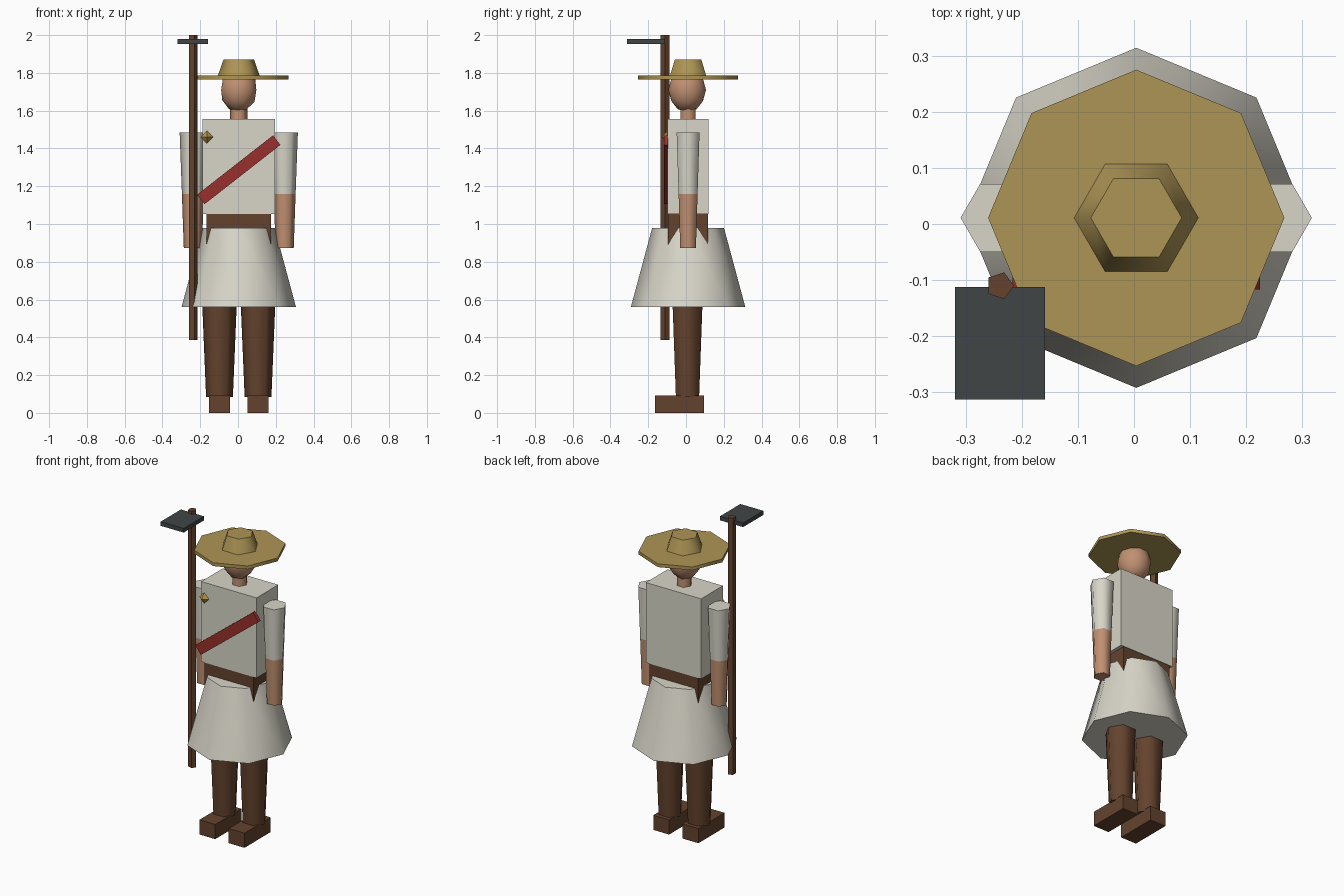
import bpy
import bmesh
from math import radians, pi
from mathutils import Matrix, Vector

old = bpy.data.objects.get("Cube")
if old:
    bpy.data.objects.remove(old, do_unlink=True)

# Body axis
CX, CY = 0.004, 0.011


def material(name, r, g, b):
    m = bpy.data.materials.new(name)
    m.use_nodes = True
    m.diffuse_color = (r, g, b, 1)
    m.node_tree.nodes["Principled BSDF"].inputs["Base Color"].default_value = (r, g, b, 1)
    return m


cream = material("cream cloth", 0.69, 0.67, 0.58)
straw = material("straw", 0.42, 0.30, 0.09)
skin = material("skin", 0.53, 0.28, 0.165)
brown = material("brown", 0.125, 0.055, 0.026)
red = material("red sash", 0.32, 0.03, 0.025)
metal = material("dark metal", 0.052, 0.06, 0.061)
gold = material("gold", 0.44, 0.29, 0.07)


def finish(name, bm, mat, smooth=False):
    bmesh.ops.recalc_face_normals(bm, faces=bm.faces)
    mesh = bpy.data.meshes.new(name)
    bm.to_mesh(mesh)
    bm.free()
    mesh.materials.append(mat)
    ob = bpy.data.objects.new(name, mesh)
    bpy.context.collection.objects.link(ob)
    if smooth:
        bpy.ops.object.select_all(action="DESELECT")
        ob.select_set(True)
        bpy.context.view_layer.objects.active = ob
        bpy.ops.object.shade_smooth_by_angle(angle=radians(66))
    return ob


def taper(name, mat, sides, x, y, z0, z1, r0, r1):
    """Upright tapered prism with one corner towards +x."""
    bm = bmesh.new()
    move = Matrix.Translation((x, y, (z0 + z1) / 2)) @ Matrix.Rotation(-pi / 2, 4, "Z")
    bmesh.ops.create_cone(bm, cap_ends=True, segments=sides, radius1=r0, radius2=r1,
                          depth=z1 - z0, matrix=move)
    # Turn so that the first corner lies on +x whatever the start angle
    far = max(bm.verts, key=lambda v: v.co.x)
    if abs(far.co.y - y) > 0.001:
        turn = -(far.co - Vector((x, y, far.co.z))).to_2d().angle_signed(Vector((1, 0)))
        bmesh.ops.rotate(bm, verts=bm.verts, cent=(x, y, 0),
                         matrix=Matrix.Rotation(turn, 3, "Z"))
    return finish(name, bm, mat, smooth=True)


def box(name, mat, centre, size, tilt=0):
    bm = bmesh.new()
    move = (Matrix.Translation(centre) @ Matrix.Rotation(tilt, 4, "Y")
            @ Matrix.Diagonal((*size, 1)))
    bmesh.ops.create_cube(bm, size=1, matrix=move)
    return finish(name, bm, mat)


def ball(name, mat, subdivisions, centre, radii, smooth):
    bm = bmesh.new()
    move = Matrix.Translation(centre) @ Matrix.Diagonal((*radii, 1))
    bmesh.ops.create_icosphere(bm, subdivisions=subdivisions, radius=1, matrix=move)
    return finish(name, bm, mat, smooth)


# Limbs, one set per side
for side, s in (("left", 1), ("right", -1)):
    leg_x, arm_x = CX + s * 0.102, CX + s * 0.243
    box(side + "_shoe", brown, (leg_x, -0.035, 0.046), (0.11, 0.26, 0.092))
    taper(side + "_leg", brown, 6, leg_x, CY - 0.003, 0.085, 0.88, 0.071, 0.104)
    taper(side + "_sleeve", cream, 6, arm_x, CY, 1.16, 1.485, 0.058, 0.07)
    taper(side + "_forearm", skin, 6, arm_x, CY, 0.872, 1.16, 0.048, 0.058)

# Skirt, hips and torso
taper("skirt", cream, 8, CX, CY, 0.56, 0.98, 0.303, 0.19)
box("hips", brown, (CX, CY, 0.95), (0.34, 0.21, 0.21))
box("torso", cream, (CX, CY, 1.304), (0.385, 0.216, 0.504))

# Neck, head and hat
taper("neck", skin, 6, CX, CY, 1.54, 1.64, 0.046, 0.046)
ball("head", skin, 2, (CX, CY - 0.005, 1.71), (0.098, 0.1, 0.12), True)
taper("hat_brim", straw, 8, CX, CY, 1.764, 1.785, 0.264, 0.264)
taper("hat_crown", straw, 6, CX, CY, 1.784, 1.87, 0.111, 0.081)

# Sash across the chest
box("sash", red, (CX, -0.106, 1.287), (0.51, 0.022, 0.064), radians(-38))

# Diamond badge
bm = bmesh.new()
tips = [bm.verts.new(Vector((-0.165, -0.1, 1.46)) + Vector(d)) for d in
        ((0.034, 0, 0), (0, 0, 0.034), (-0.034, 0, 0), (0, 0, -0.034))]
for y in (-0.126, -0.074):
    apex = bm.verts.new((-0.165, y, 1.46))
    for i in range(4):
        bm.faces.new((tips[i], tips[(i + 1) % 4], apex))
finish("badge", bm, gold)

# Long-handled tool
taper("tool_pole", brown, 5, -0.239, -0.11, 0.385, 2.0, 0.025, 0.025)
box("tool_blade", metal, (-0.239, -0.2125, 1.967), (0.16, 0.201, 0.026))
